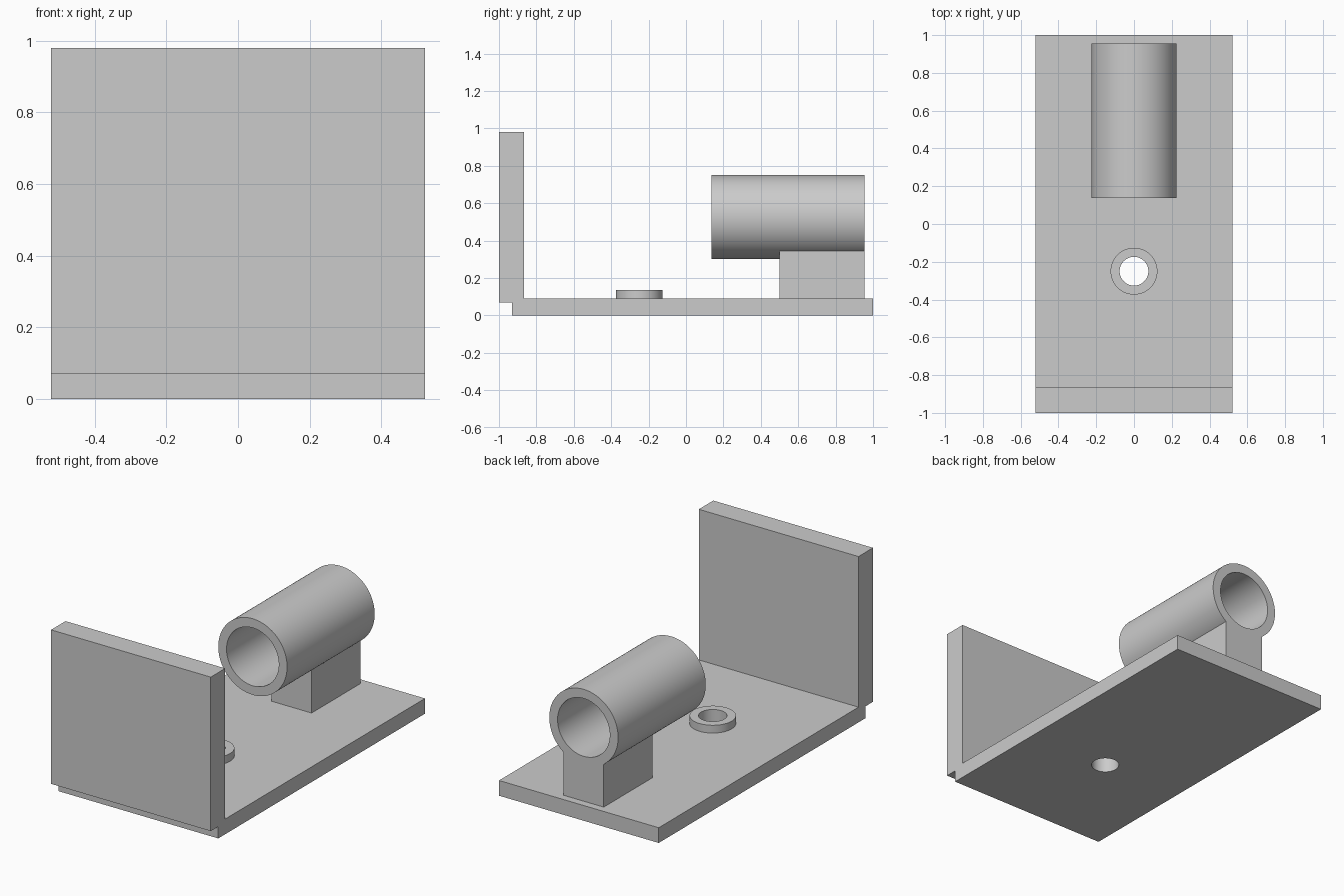
import bpy, bmesh, math
from mathutils import Matrix

if "Cube" in bpy.data.objects:
    bpy.data.objects.remove(bpy.data.objects["Cube"])


def make_object(name, bm):
    bmesh.ops.recalc_face_normals(bm, faces=bm.faces)
    mesh = bpy.data.meshes.new(name)
    bm.to_mesh(mesh)
    bm.free()
    obj = bpy.data.objects.new(name, mesh)
    bpy.context.collection.objects.link(obj)
    return obj


def extrude_x(name, profile, half_width):
    """Extrude a (y, z) profile symmetrically along x."""
    bm = bmesh.new()
    face = bm.faces.new([bm.verts.new((-half_width, y, z)) for y, z in profile])
    out = bmesh.ops.extrude_face_region(bm, geom=[face])
    verts = [g for g in out["geom"] if isinstance(g, bmesh.types.BMVert)]
    bmesh.ops.translate(bm, verts=verts, vec=(2 * half_width, 0, 0))
    return make_object(name, bm)


def cylinder(name, radius, start, end, centre, axis):
    """Cylinder along y (centre is z) or along z (centre is y)."""
    mid = (start + end) / 2
    if axis == "Y":
        mat = Matrix.Translation((0, mid, centre)) @ Matrix.Rotation(math.pi / 2, 4, "X")
    else:
        mat = Matrix.Translation((0, centre, mid))
    bm = bmesh.new()
    bmesh.ops.create_cone(bm, cap_ends=True, segments=96, radius1=radius,
                          radius2=radius, depth=end - start, matrix=mat)
    return make_object(name, bm)


def combine(obj, other, operation):
    """Apply a boolean and discard the helper object."""
    mod = obj.modifiers.new(operation, "BOOLEAN")
    mod.operation = operation
    mod.solver = "EXACT"
    mod.object = other
    bpy.context.view_layer.objects.active = obj
    bpy.ops.object.modifier_apply(modifier=mod.name)
    bpy.data.objects.remove(other, do_unlink=True)


# Base plate and upright wall, with the stepped notch under the wall
base = extrude_x("base_bracket", [
    (-0.93, 0), (1, 0), (1, 0.09), (-0.865, 0.09),
    (-0.865, 0.98), (-1, 0.98), (-1, 0.07), (-0.93, 0.07)], 0.522)

# Raised boss and its through hole
combine(base, cylinder("boss", 0.124, 0.05, 0.136, -0.25, "Z"), "UNION")
combine(base, cylinder("boss_hole", 0.076, -0.1, 0.3, -0.25, "Z"), "DIFFERENCE")

# Horizontal tube on its pedestal
tube = cylinder("tube_holder", 0.225, 0.137, 0.955, 0.526, "Y")
pedestal = extrude_x("pedestal", [
    (0.5, 0.09), (0.955, 0.09), (0.955, 0.45), (0.5, 0.45)], 0.131)
combine(tube, pedestal, "UNION")
combine(tube, cylinder("bore", 0.171, 0, 1.2, 0.526, "Y"), "DIFFERENCE")

# Smooth round walls, sharp edges elsewhere
for obj in (base, tube):
    bpy.ops.object.select_all(action="DESELECT")
    obj.select_set(True)
    bpy.context.view_layer.objects.active = obj
    bpy.ops.object.shade_smooth_by_angle(angle=math.radians(30))
